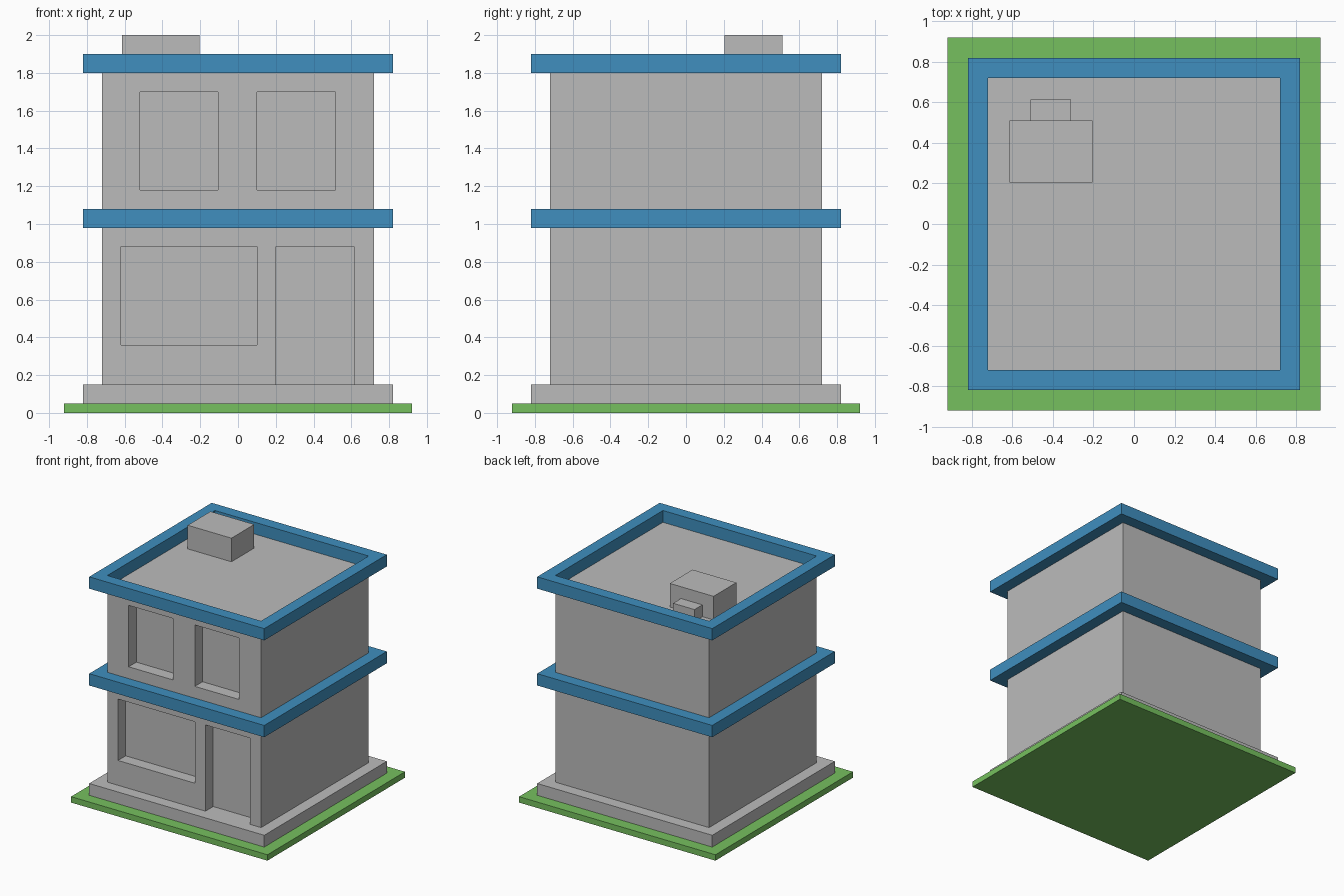
import bpy
import bmesh

default_cube = bpy.data.objects.get("Cube")
if default_cube:
    bpy.data.objects.remove(default_cube, do_unlink=True)


def make_material(name, rgb):
    mat = bpy.data.materials.new(name)
    mat.use_nodes = True
    color = (*rgb, 1.0)
    mat.diffuse_color = color
    mat.node_tree.nodes["Principled BSDF"].inputs["Base Color"].default_value = color
    return mat


GREY = make_material("concrete_grey", (0.50, 0.50, 0.50))
BLUE = make_material("trim_blue", (0.05, 0.275, 0.52))
GREEN = make_material("grass_green", (0.18, 0.53, 0.113))


def add_object(name, bm, mat):
    bmesh.ops.recalc_face_normals(bm, faces=bm.faces)
    mesh = bpy.data.meshes.new(name)
    bm.to_mesh(mesh)
    bm.free()
    mesh.materials.append(mat)
    obj = bpy.data.objects.new(name, mesh)
    bpy.context.collection.objects.link(obj)
    return obj


def box(name, x, y, z, mat):
    """Box spanning the (min, max) pairs x, y and z."""
    bm = bmesh.new()
    bmesh.ops.create_cube(bm, size=1)
    for v in bm.verts:
        v.co = [lo + (c + 0.5) * (hi - lo) for c, (lo, hi) in zip(v.co, (x, y, z))]
    return add_object(name, bm, mat)


def square_ring(name, outer, inner, z, mat):
    """Square frame with half-widths outer and inner."""
    bm = bmesh.new()
    corners = ((-1, -1), (1, -1), (1, 1), (-1, 1))
    section = ((outer, z[0]), (outer, z[1]), (inner, z[1]), (inner, z[0]))
    loops = [[bm.verts.new((cx * r, cy * r, h)) for cx, cy in corners] for r, h in section]
    for i in range(4):
        a, b = loops[i], loops[(i + 1) % 4]
        for j in range(4):
            k = (j + 1) % 4
            bm.faces.new((a[j], a[k], b[k], b[j]))
    return add_object(name, bm, mat)


LAWN, SLAB, WALL = 0.92, 0.82, 0.72

# Ground and foundation
box("lawn", (-LAWN, LAWN), (-LAWN, LAWN), (0, 0.05), GREEN)
box("foundation", (-SLAB, SLAB), (-SLAB, SLAB), (0.05, 0.15), GREY)

# Two-storey body with its flat roof
walls = box("walls", (-WALL, WALL), (-WALL, WALL), (0.15, 1.80), GREY)

# Recessed openings in the front wall: x range, z range
openings = {
    "shop_window": ((-0.62, 0.10), (0.36, 0.88)),
    "doorway": ((0.20, 0.615), (0.05, 0.88)),
    "upper_window_right": ((-0.52, -0.105), (1.18, 1.70)),
    "upper_window_left": ((0.10, 0.515), (1.18, 1.70)),
}
cutters = []
for name, (x, z) in openings.items():
    cutter = box(name + "_cutter", x, (-WALL - 0.1, -WALL + 0.103), z, GREY)
    cutter.hide_render = True
    mod = walls.modifiers.new(name, "BOOLEAN")
    mod.operation = "DIFFERENCE"
    mod.solver = "EXACT"
    mod.object = cutter
    cutters.append(cutter)

# Bake the openings and drop the cutters
depsgraph = bpy.context.evaluated_depsgraph_get()
cut_mesh = bpy.data.meshes.new_from_object(walls.evaluated_get(depsgraph))
walls.modifiers.clear()
walls.data = cut_mesh
for cutter in cutters:
    bpy.data.objects.remove(cutter, do_unlink=True)

# Blue trim around the middle floor and the roof edge
square_ring("floor_band", SLAB, WALL, (0.98, 1.08), BLUE)
square_ring("roof_parapet", SLAB, WALL, (1.80, 1.90), BLUE)

# Rooftop unit with a small duct behind it
box("roof_unit", (-0.615, -0.205), (0.205, 0.51), (1.80, 2.0), GREY)
box("roof_unit_duct", (-0.51, -0.31), (0.51, 0.615), (1.80, 1.90), GREY)
